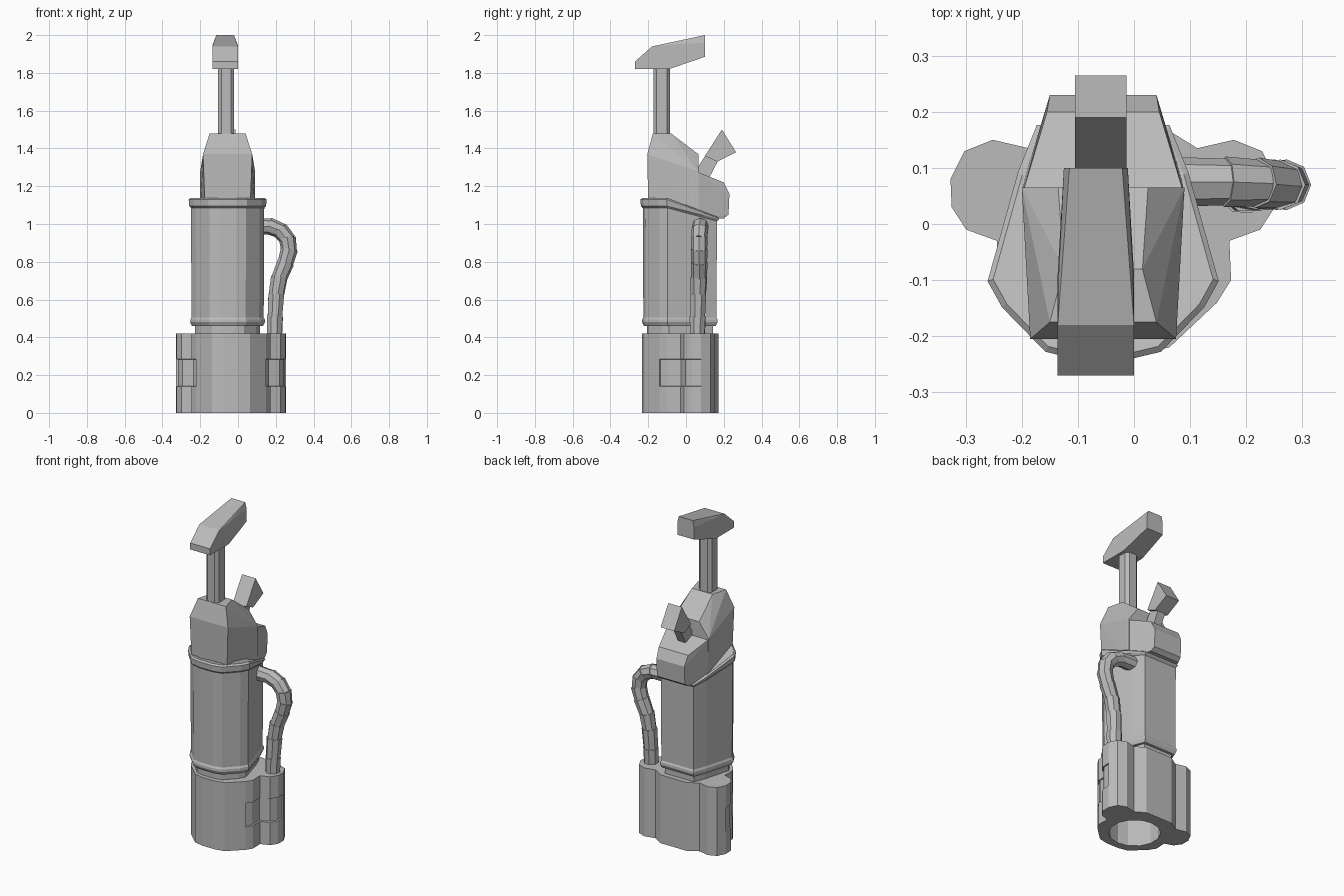
import bpy, bmesh
from mathutils import Vector

cube = bpy.data.objects.get("Cube")
if cube:
    bpy.data.objects.remove(cube, do_unlink=True)

grey = bpy.data.materials.new("plain grey")
grey.use_nodes = True
grey.diffuse_color = (0.5, 0.5, 0.5, 1)
grey.node_tree.nodes["Principled BSDF"].inputs["Base Color"].default_value = (0.5, 0.5, 0.5, 1)


def finish(bm, name):
    bmesh.ops.recalc_face_normals(bm, faces=bm.faces[:])
    mesh = bpy.data.meshes.new(name)
    bm.to_mesh(mesh)
    bm.free()
    mesh.materials.append(grey)
    obj = bpy.data.objects.new(name, mesh)
    bpy.context.collection.objects.link(obj)
    return obj


def mirrored(half):
    """Closed outline from a right half listed front to back."""
    return half + [(-x, y) for x, y in reversed(half)]


def loft(plan, levels, cx, cy=0.0):
    """Stack scaled copies of a plan; each level is (scale, height function of y)."""
    bm = bmesh.new()
    rings = []
    for scale, height in levels:
        rings.append([bm.verts.new((cx + x * scale, cy + (y - cy) * scale, height(y)))
                      for x, y in plan])
    n = len(plan)
    for low, high in zip(rings, rings[1:]):
        for i in range(n):
            j = (i + 1) % n
            bm.faces.new((low[i], low[j], high[j], high[i]))
    bm.faces.new(rings[0])
    bm.faces.new(rings[-1])
    return bm


def flat(z):
    return lambda y: z


def sloped(z, drop):
    return lambda y: z - drop * max(0, y + 0.1) / 0.27


def hull(name, half, cx):
    """Faceted solid around mirrored (half width, y, z) points."""
    bm = bmesh.new()
    for x, y, z in half:
        for side in (-1, 1):
            bm.verts.new((cx + side * x, y, z))
    bmesh.ops.convex_hull(bm, input=bm.verts[:])
    bmesh.ops.delete(bm, geom=[v for v in bm.verts if not v.link_faces], context='VERTS')
    bmesh.ops.dissolve_limit(bm, angle_limit=0.05, verts=bm.verts[:], edges=bm.edges[:])
    return finish(bm, name)


# Lobed base with recessed side panels
base_plan = mirrored([(0.04, -0.232), (0.10, -0.22), (0.185, -0.14), (0.21, -0.10),
                      (0.207, -0.03), (0.262, -0.01), (0.288, 0.03), (0.29, 0.08),
                      (0.265, 0.13), (0.215, 0.15), (0.15, 0.135), (0.09, 0.172)])
bm = loft(base_plan, [(1, flat(z)) for z in (0, 0.14, 0.285, 0.42)], -0.037)
bmesh.ops.recalc_face_normals(bm, faces=bm.faces[:])
for side in (-1, 1):
    panel = []
    for f in bm.faces:
        c = f.calc_center_median()
        if 0.15 < c.z < 0.28 and -0.13 < c.y < 0.085 and side * (c.x + 0.037) > 0.15:
            panel.append(f)
    bmesh.ops.inset_region(bm, faces=panel, thickness=0.003, depth=-0.008)
base = finish(bm, "base")

# Round socket in the underside
bm = bmesh.new()
bmesh.ops.create_cone(bm, segments=14, radius1=0.145, radius2=0.145, depth=0.6, cap_ends=True)
bmesh.ops.translate(bm, vec=(-0.042, -0.045, 0), verts=bm.verts[:])
cutter = finish(bm, "socket_cutter")
cutter.hide_render = True
cut = base.modifiers.new("socket", 'BOOLEAN')
cut.operation = 'DIFFERENCE'
cut.object = cutter
bpy.context.view_layer.objects.active = base
bpy.ops.object.modifier_apply(modifier=cut.name)
bpy.data.objects.remove(cutter, do_unlink=True)

# Body with neck, bottom flange and sloping collar
body_plan = mirrored([(0.045, -0.235), (0.10, -0.222), (0.175, -0.145), (0.2, -0.10),
                      (0.147, 0.09), (0.115, 0.17)])
body_levels = [(0.86, flat(0.40)), (0.86, flat(0.46)), (0.94, flat(0.46)), (0.99, flat(0.48)),
               (0.985, flat(0.495)), (0.955, flat(0.505)), (0.97, sloped(1.085, 0.07)),
               (1.02, sloped(1.095, 0.07)), (1.03, sloped(1.13, 0.10)), (0.98, sloped(1.138, 0.10))]
finish(loft(body_plan, body_levels, -0.055, -0.03), "body")

# Faceted head and rear housing
hull("head", [(0.12, -0.2, 1.1), (0.13, -0.205, 1.37), (0.095, -0.175, 1.48), (0.07, -0.08, 1.48),
              (0.145, 0.065, 1.05), (0.145, 0.065, 1.28), (0.08, 0.065, 1.37)], -0.055)
hull("rear_housing", [(0.145, 0.05, 1.28), (0.145, 0.05, 1.05), (0.14, 0.08, 1.03),
                      (0.10, 0.2, 1.22), (0.095, 0.23, 1.16), (0.095, 0.225, 1.05),
                      (0.10, 0.2, 1.03)], -0.055)

# Rear spout on its stem
hull("spout_stem", [(0.026, 0.05, 1.28), (0.026, 0.12, 1.24),
                    (0.026, 0.11, 1.375), (0.026, 0.17, 1.335)], -0.059)
hull("spout_head", [(0.046, 0.19, 1.5), (0.046, 0.265, 1.38),
                    (0.046, 0.165, 1.33), (0.046, 0.10, 1.36)], -0.059)

# Post and handle
hull("post", [(w, y, z) for z in (1.44, 1.86)
              for w, y in ((0.025, -0.172), (0.043, -0.155), (0.043, -0.1), (0.025, -0.084))], -0.063)
hull("handle", [(0.068, -0.27, 1.82), (0.068, -0.27, 1.86), (0.068, -0.18, 1.94),
                (0.068, -0.09, 1.82), (0.066, -0.08, 1.95),
                (0.047, 0.10, 2.0), (0.057, 0.10, 1.96), (0.057, 0.10, 1.885)], -0.068)

# Segmented hose
path = [Vector(p) for p in ((0.06, 0.075, 0.99), (0.17, 0.075, 0.987), (0.225, 0.073, 0.965),
                            (0.262, 0.07, 0.92), (0.27, 0.07, 0.86), (0.25, 0.07, 0.79),
                            (0.217, 0.068, 0.71), (0.202, 0.065, 0.62), (0.195, 0.062, 0.5),
                            (0.194, 0.06, 0.4))]
bm = bmesh.new()
for a, b in zip(path, path[1:]):
    along = b - a
    made = bmesh.ops.create_cone(bm, segments=8, radius1=0.045, radius2=0.041,
                                 depth=along.length + 0.018, cap_ends=True)
    turn = along.to_track_quat('Z', 'Y').to_matrix().to_4x4()
    turn.translation = (a + b) / 2
    bmesh.ops.transform(bm, matrix=turn, verts=made["verts"])
finish(bm, "hose")
